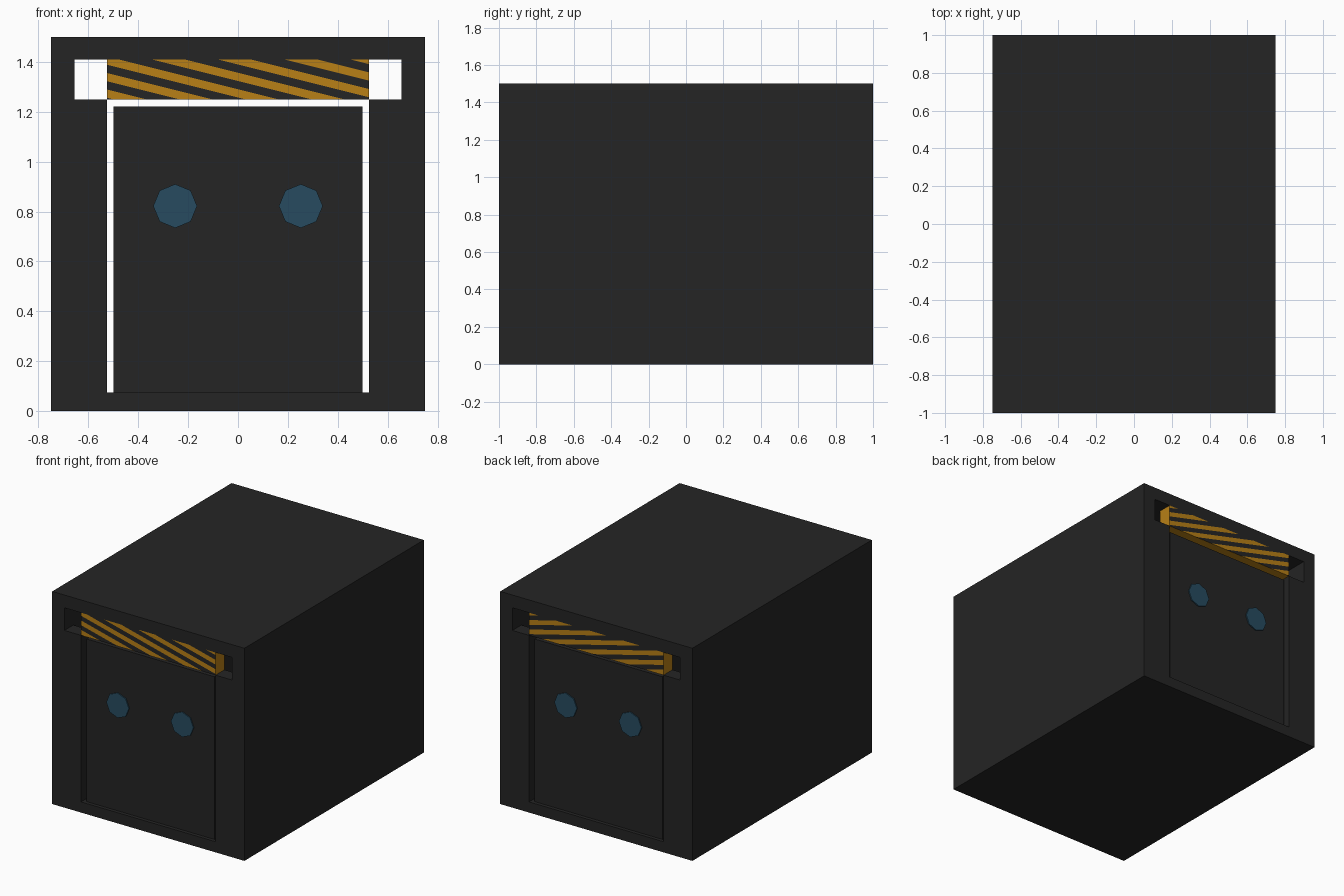
import bpy, bmesh, math
from mathutils import Matrix, Vector

if "Cube" in bpy.data.objects:
    bpy.data.objects.remove(bpy.data.objects["Cube"])


def material(name, rgb):
    m = bpy.data.materials.new(name)
    m.diffuse_color = (*rgb, 1.0)
    m.use_nodes = True
    m.node_tree.nodes["Principled BSDF"].inputs["Base Color"].default_value = m.diffuse_color
    return m


DARK = material("dark grey", (0.018, 0.018, 0.018))
YELLOW = material("hazard yellow", (0.48, 0.215, 0.008))
BLUE = material("window blue", (0.02, 0.07, 0.115))


def finish(name, bm, *mats):
    bmesh.ops.recalc_face_normals(bm, faces=bm.faces[:])
    mesh = bpy.data.meshes.new(name)
    bm.to_mesh(mesh)
    bm.free()
    for m in mats:
        mesh.materials.append(m)
    ob = bpy.data.objects.new(name, mesh)
    bpy.context.collection.objects.link(ob)
    return ob


def box_bm(x, y, z):
    bm = bmesh.new()
    mid = [(a + b) / 2 for a, b in (x, y, z)]
    size = [abs(b - a) for a, b in (x, y, z)]
    bmesh.ops.create_cube(bm, size=1, matrix=Matrix.Translation(mid) @ Matrix.Diagonal((*size, 1)))
    return bm


def box(name, x, y, z, mat=DARK):
    return finish(name, box_bm(x, y, z), mat)


W, L, H = 0.75, 1.0, 1.5            # half width, half length, height
IN, DOORWAY = 0.655, 0.525          # half widths of the room and the doorway
FLOOR, LINTEL, CEIL = 0.075, 1.25, 1.41
END = 0.90                          # inner face of the end frames
PERIOD, START = 0.265, -0.346       # stripe spacing along x at ceiling height

# Shell: floor, roof and side walls
box("floor", (-W, W), (-L, L), (0, FLOOR))
box("roof", (-W, W), (-L, L), (CEIL, H))
for side, sx in (("left", -1), ("right", 1)):
    box(side + "_wall", (sx * IN, sx * W), (-L, L), (FLOOR, CEIL))


def stripe_pos(p):
    return (p.x + 4 * (p.z - CEIL) - START) / PERIOD


def striped_bar(name, s):
    bm = box_bm((-DOORWAY, DOORWAY), (s * L, s * END), (LINTEL, CEIL))
    # cut along every slanted stripe edge
    for k in range(-8, 9):
        bmesh.ops.bisect_plane(bm, geom=bm.verts[:] + bm.edges[:] + bm.faces[:],
                               plane_co=Vector((START + k * PERIOD / 2, 0, CEIL)),
                               plane_no=Vector((1, 0, 4)).normalized())
    bm.normal_update()
    for f in bm.faces:
        dark = stripe_pos(f.calc_center_median()) % 1 >= 0.5
        f.material_index = int(dark and abs(f.normal.y) > 0.9)
    finish(name, bm, YELLOW, DARK)


# Both ends are mirrored in y
for end, s in (("front", -1), ("back", 1)):
    for side, sx in (("left", -1), ("right", 1)):
        # Door post, lower than the ceiling so a slot stays open above it
        box(f"{end}_{side}_post", (sx * DOORWAY, sx * IN), (s * L, s * END), (FLOOR, LINTEL))
        # Eight-sided window through the door
        bm = bmesh.new()
        bmesh.ops.create_cone(bm, cap_ends=True, segments=8, radius1=0.088, radius2=0.088, depth=0.066,
                              matrix=Matrix.Translation((sx * 0.252, s * 0.95, 0.822))
                              @ Matrix.Rotation(math.pi / 2, 4, 'X'))
        finish(f"{end}_{side}_window", bm, BLUE)
    # Recessed door panel with a narrow gap around it
    box(f"{end}_door", (-0.5, 0.5), (s * 0.975, s * 0.925), (FLOOR, 1.222))
    # Hazard bar above the door
    striped_bar(f"{end}_hazard_bar", s)
